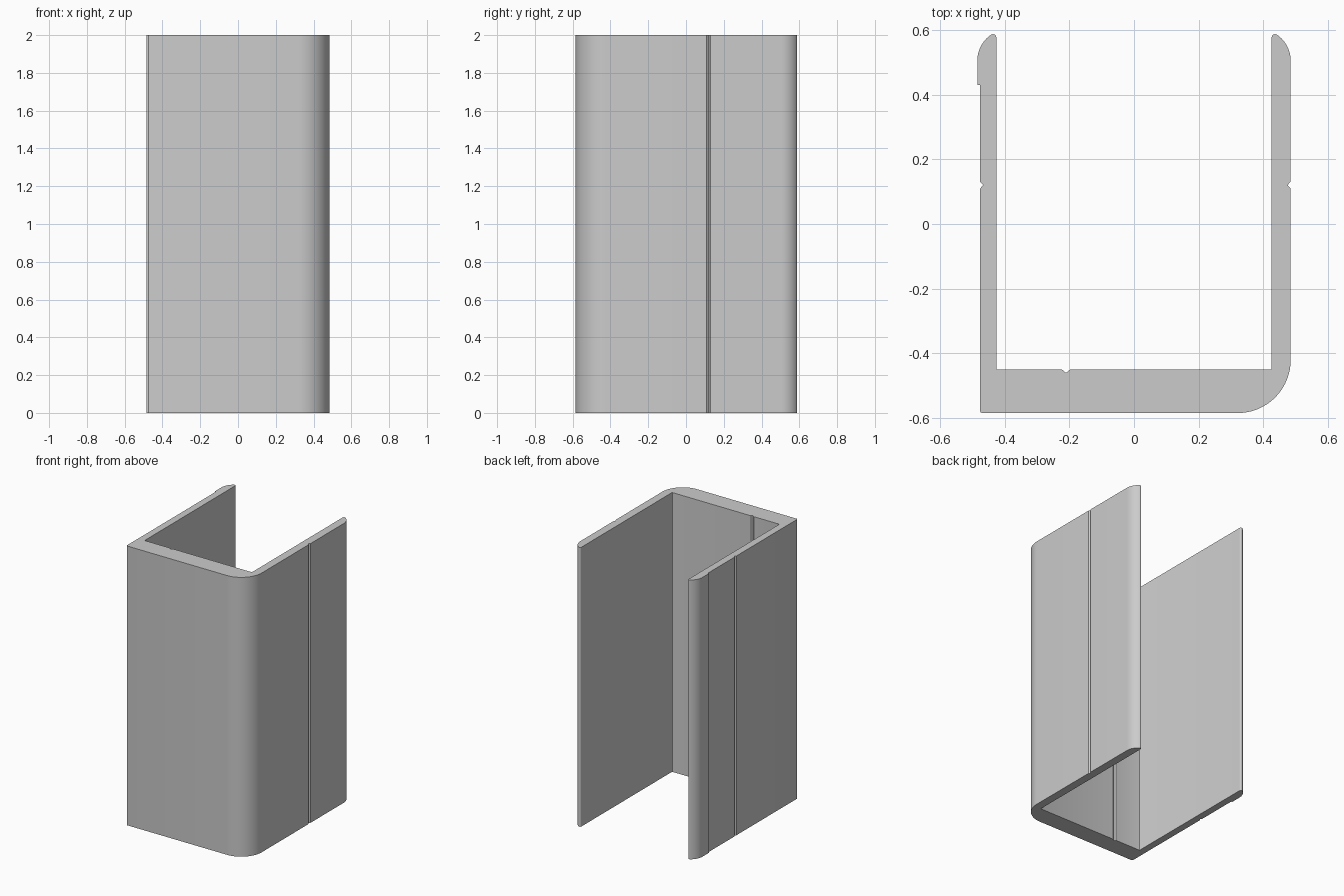
import bpy
import bmesh
from math import cos, sin, radians

cube = bpy.data.objects.get("Cube")
if cube:
    bpy.data.objects.remove(cube, do_unlink=True)

HEIGHT = 2.0
INNER, OUTER = 0.425, 0.484       # wall faces, measured from the centre
FLOOR, FRONT = -0.45, -0.584      # inner and outer faces of the thick front web
STEP = 0.476                      # recessed outer face of the right wall
NOTCH_Y, NOTCH_X = 0.12, -0.21


def arc(cx, cy, r, start, end, steps):
    angles = [radians(start + (end - start) * i / steps) for i in range(steps + 1)]
    return [(cx + r * cos(a), cy + r * sin(a)) for a in angles]


def side_notch(x, depth):
    """V groove in a wall face, listed upwards."""
    return [(x, NOTCH_Y - 0.011), (x - depth, NOTCH_Y - 0.001),
            (x - depth, NOTCH_Y + 0.001), (x, NOTCH_Y + 0.011)]


def wall_tip():
    """Rounded free end of the left wall, from outer to inner face."""
    big, small, lean = 0.096, 0.0105, 56
    cx, cy, reach = OUTER - big, 0.505, big - small
    a = radians(lean)
    return (arc(cx, cy, big, 0, lean, 10)
            + arc(cx + reach * cos(a), cy + reach * sin(a), small, lean, 180, 8)[1:])


def mirrored(points):
    return [(-x, y) for x, y in reversed(points)]


# Outline, counter-clockwise from the square front corner
r = 0.008
outline = arc(-STEP + r, FRONT + r, r, 180, 270, 4)
outline += arc(OUTER - 0.164, FRONT + 0.164, 0.164, 270, 360, 24)
outline += side_notch(OUTER, 0.009)
outline += wall_tip()
r = 0.005
outline += arc(INNER - r, FLOOR + r, r, 0, -90, 3)
outline += [(NOTCH_X + 0.012, FLOOR), (NOTCH_X + 0.002, FLOOR - 0.009),
            (NOTCH_X - 0.002, FLOOR - 0.009), (NOTCH_X - 0.012, FLOOR)]
outline += arc(-INNER + r, FLOOR + r, r, 270, 180, 3)
outline += mirrored(wall_tip())
outline += [(-OUTER, 0.43), (-STEP, 0.43)]
outline += mirrored(side_notch(STEP, 0.009))

# Extrude the outline to full height
bm = bmesh.new()
base = bm.faces.new([bm.verts.new((x, y, 0)) for x, y in outline])
top = bmesh.ops.extrude_face_region(bm, geom=[base], use_keep_orig=True)
bmesh.ops.translate(bm, vec=(0, 0, HEIGHT),
                    verts=[v for v in top["geom"] if isinstance(v, bmesh.types.BMVert)])
bmesh.ops.recalc_face_normals(bm, faces=bm.faces[:])
mesh = bpy.data.meshes.new("channel_profile")
bm.to_mesh(mesh)
bm.free()

channel = bpy.data.objects.new("channel_profile", mesh)
bpy.context.collection.objects.link(channel)

# Plain grey finish
grey = bpy.data.materials.new("light_grey")
grey.use_nodes = True
colour = (0.6, 0.6, 0.6, 1)
grey.diffuse_color = colour
grey.node_tree.nodes["Principled BSDF"].inputs["Base Color"].default_value = colour
mesh.materials.append(grey)

# Smooth curves, sharp edges
bpy.ops.object.select_all(action="DESELECT")
channel.select_set(True)
bpy.context.view_layer.objects.active = channel
bpy.ops.object.shade_smooth_by_angle(angle=radians(30))
